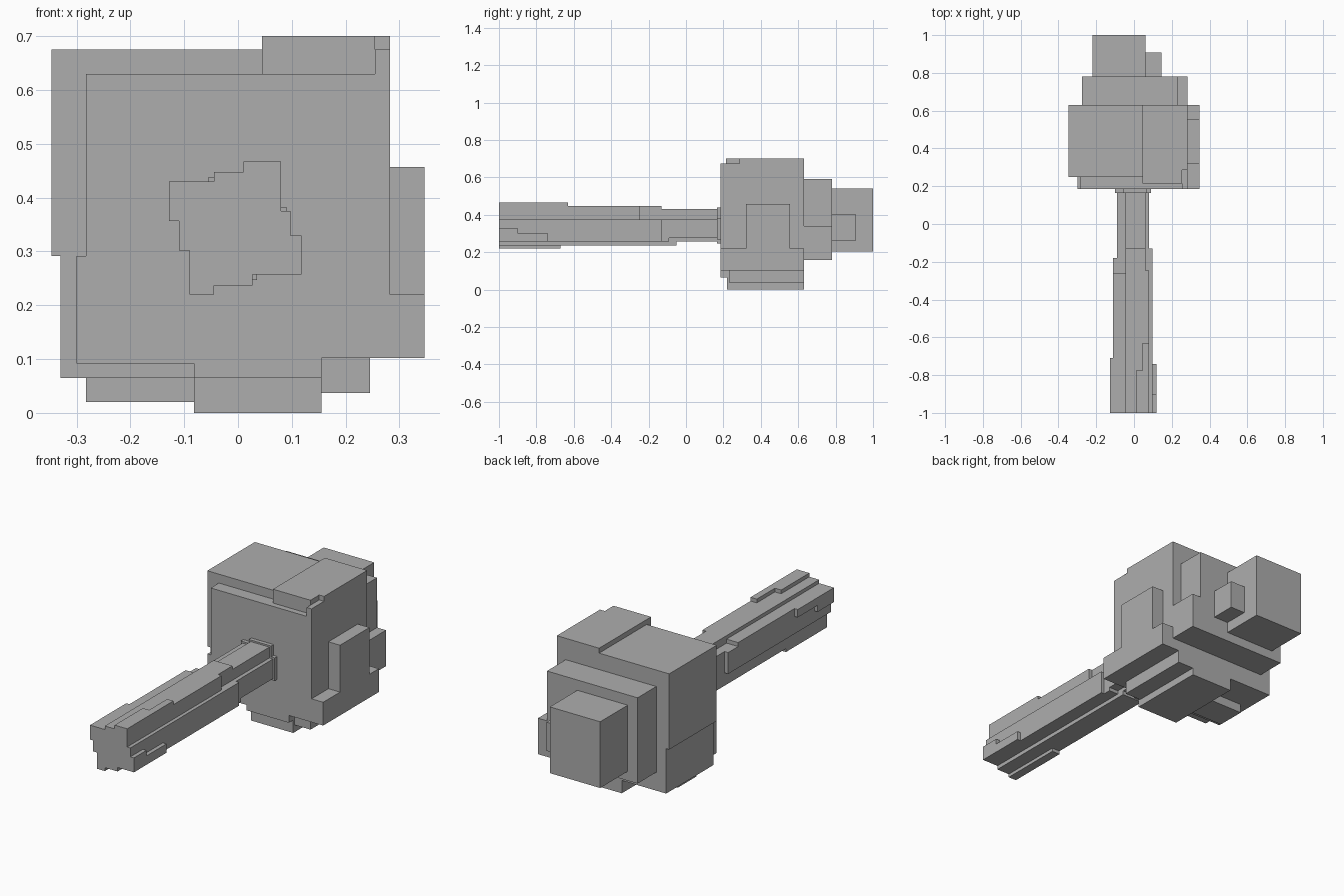
import bpy, bmesh

grey = bpy.data.materials.new("dark_grey")
grey.diffuse_color = (0.42, 0.42, 0.42, 1)


def blocky(name, boxes):
    """Merge (x0,x1, y0,y1, z0,z1) boxes into one clean outer shell."""
    ax = [sorted({b[k] for b in boxes for k in (2 * a, 2 * a + 1)}) for a in range(3)]
    cells = set()
    for b in boxes:
        r = [range(ax[a].index(b[2 * a]), ax[a].index(b[2 * a + 1])) for a in range(3)]
        cells |= {(i, j, k) for i in r[0] for j in r[1] for k in r[2]}
    bm = bmesh.new()
    verts = {}

    def vert(key):
        if key not in verts:
            verts[key] = bm.verts.new([ax[a][key[a]] for a in range(3)])
        return verts[key]

    for c in cells:
        for a in range(3):
            u, v = (a + 1) % 3, (a + 2) % 3
            for side in (0, 1):
                n = list(c)
                n[a] += 2 * side - 1
                if tuple(n) in cells:
                    continue
                loop = []
                for du, dv in ((0, 0), (1, 0), (1, 1), (0, 1)):
                    p = list(c)
                    p[a] += side
                    p[u] += du
                    p[v] += dv
                    loop.append(vert(tuple(p)))
                bm.faces.new(loop if side else loop[::-1])
    bmesh.ops.dissolve_limit(bm, angle_limit=0.01, verts=bm.verts[:], edges=bm.edges[:])
    mesh = bpy.data.meshes.new(name)
    bm.to_mesh(mesh)
    bm.free()
    mesh.materials.append(grey)
    ob = bpy.data.objects.new(name, mesh)
    bpy.context.collection.objects.link(ob)
    return ob


F, B = 0.185, 0.63   # front and back of the main head block

# Main head block with its stepped sides, top and underside
blocky("head", [
    (-0.282, 0.282, F, B, 0.102, 0.63),        # front panel
    (-0.30, -0.082, F, B, 0.092, 0.292),       # lower left of front panel
    (-0.082, 0.155, F, B, 0.065, 0.292),       # lower middle of front panel
    (-0.347, 0.282, 0.25, B, 0.292, 0.675),    # upper body
    (-0.33, 0.155, 0.25, B, 0.065, 0.292),     # lower left body
    (0.255, 0.282, F, B, 0.60, 0.675),         # top corner post
    (0.045, 0.255, 0.215, B, 0.60, 0.70),      # raised top slab
    (0.255, 0.282, 0.285, B, 0.60, 0.70),
    (0.20, 0.347, F, B, 0.102, 0.22),          # right ledge
    (0.20, 0.347, 0.32, 0.555, 0.22, 0.457),   # right bump
    (-0.282, -0.082, 0.32, 0.47, 0.02, 0.102), # underside slabs
    (-0.082, 0.155, 0.22, B, 0.0, 0.102),
    (0.155, 0.245, 0.23, B, 0.037, 0.102),
])

# Narrower block behind the head
blocky("rear_block", [
    (-0.275, 0.232, B, 0.78, 0.158, 0.592),
    (0.232, 0.282, B, 0.78, 0.158, 0.34),
])

# Rear tip with a small side tab
blocky("rear_tip", [
    (-0.22, 0.062, 0.78, 1.0, 0.205, 0.54),
    (0.062, 0.145, 0.78, 0.907, 0.26, 0.405),
])

# Long stepped handle, widening toward the front end
E, S = -1.0, 0.165
blocky("handle", [
    (-0.09, 0.08, E, S, 0.275, 0.375),       # core
    (-0.09, 0.027, E, S, 0.257, 0.375),
    (-0.09, 0.06, E, S, 0.375, 0.41),
    (-0.045, 0.06, E, S, 0.375, 0.43),
    (-0.045, 0.06, E, -0.13, 0.41, 0.448),   # top steps
    (0.06, 0.08, E, -0.245, 0.375, 0.448),
    (0.045, 0.08, E, -0.63, 0.43, 0.467),
    (0.01, 0.045, E, -0.775, 0.43, 0.467),
    (-0.11, -0.045, E, -0.26, 0.302, 0.43),  # left steps
    (-0.11, -0.045, E, -0.18, 0.302, 0.41),
    (-0.128, -0.045, E, -0.87, 0.357, 0.43),
    (-0.128, -0.045, E, -0.71, 0.39, 0.43),
    (0.027, 0.08, E, -0.09, 0.257, 0.302),   # right steps
    (0.06, 0.098, E, -0.13, 0.257, 0.375),
    (0.06, 0.118, E, -0.90, 0.257, 0.33),
    (0.06, 0.118, E, -0.74, 0.257, 0.302),
    (-0.09, 0.027, E, -0.05, 0.237, 0.275),  # bottom steps
    (-0.09, -0.045, E, -0.67, 0.22, 0.257),
])

# Thin collar where the handle meets the head
blocky("collar", [
    (-0.09, 0.09, S, F, 0.267, 0.383),
    (-0.09, 0.035, S, F, 0.247, 0.383),
    (-0.10, 0.07, S, F, 0.302, 0.418),
    (-0.055, 0.07, S, F, 0.302, 0.438),
])
